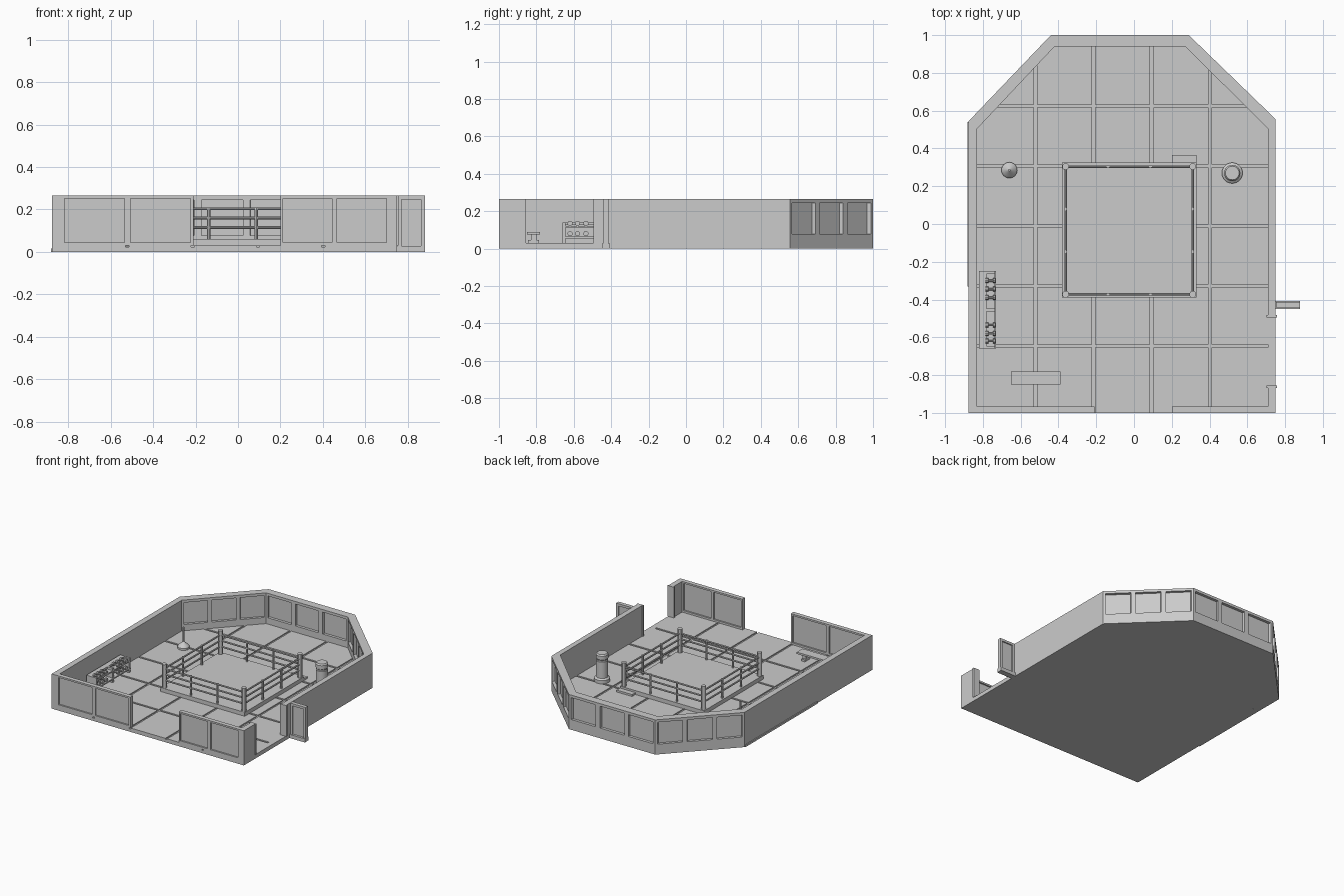
import bpy, bmesh
from math import pi
from mathutils import Matrix, Vector

if "Cube" in bpy.data.objects:
    bpy.data.objects.remove(bpy.data.objects["Cube"])

grey = bpy.data.materials.new("plain grey")
grey.use_nodes = True
grey.diffuse_color = (0.6, 0.6, 0.6, 1)
grey.node_tree.nodes["Principled BSDF"].inputs["Base Color"].default_value = (0.6, 0.6, 0.6, 1)


def finish(name, bm, smooth=False):
    bmesh.ops.recalc_face_normals(bm, faces=bm.faces)
    mesh = bpy.data.meshes.new(name)
    bm.to_mesh(mesh)
    bm.free()
    mesh.materials.append(grey)
    ob = bpy.data.objects.new(name, mesh)
    bpy.context.collection.objects.link(ob)
    if smooth:
        bpy.ops.object.select_all(action="DESELECT")
        ob.select_set(True)
        bpy.context.view_layer.objects.active = ob
        bpy.ops.object.shade_smooth_by_angle()
    return ob


def prism(bm, pts, z0, z1):
    base = bm.faces.new([bm.verts.new((p[0], p[1], z0)) for p in pts])
    top = bmesh.ops.extrude_face_region(bm, geom=[base])["geom"]
    bmesh.ops.translate(bm, vec=(0, 0, z1 - z0),
                        verts=[v for v in top if isinstance(v, bmesh.types.BMVert)])


def block(bm, x0, x1, y0, y1, z0, z1):
    prism(bm, [(x0, y0), (x1, y0), (x1, y1), (x0, y1)], z0, z1)


def boxes(name, *dims):
    bm = bmesh.new()
    for d in dims:
        block(bm, *d)
    return finish(name, bm)


def rod(bm, a, b, r, sides=8):
    a, b = Vector(a), Vector(b)
    turn = (b - a).to_track_quat("Z", "Y").to_matrix().to_4x4()
    bmesh.ops.create_cone(bm, cap_ends=True, segments=sides, radius1=r, radius2=r,
                          depth=(b - a).length,
                          matrix=Matrix.Translation((a + b) / 2) @ turn)


def lathe(name, x, y, profile, sides=24):
    bm = bmesh.new()
    verts = [bm.verts.new((r, 0, z)) for r, z in profile]
    edges = [bm.edges.new(pair) for pair in zip(verts, verts[1:])]
    bmesh.ops.spin(bm, geom=verts + edges, axis=(0, 0, 1), cent=(0, 0, 0),
                   angle=2 * pi, steps=sides)
    bmesh.ops.remove_doubles(bm, verts=bm.verts, dist=0.0005)
    bmesh.ops.translate(bm, verts=bm.verts, vec=(x, y, 0))
    return finish(name, bm, True)


def window_wall(name, outer, inner, panes, base, sill, half_bar, head=0.245, top=0.265):
    """Framed panes between an outer and an inner edge, mitred at the ends."""
    o0, o1, i0, i1 = [Vector(p) for p in (*outer, *inner)]
    bm = bmesh.new()

    def span(t0, t1, d0, d1, z0, z1):
        at = lambda t, d: o0.lerp(o1, t).lerp(i0.lerp(i1, t), d)
        prism(bm, [at(t0, d0), at(t1, d0), at(t1, d1), at(t0, d1)], z0, z1)

    span(0, 1, 0, 1, base, sill)
    span(0, 1, 0, 1, head, top)
    for k in range(panes + 1):
        t = k / panes
        span(max(0, t - half_bar), min(1, t + half_bar), 0, 1, sill, head)
    span(half_bar, 1 - half_bar, 0.35, 0.65, sill, head)
    return finish(name, bm)


FLOOR, TOP = 0.03, 0.265
outer = [(-0.875, 0.545), (-0.44, 1), (0.29, 1), (0.75, 0.555)]
inner = [(-0.83, 0.505), (-0.42, 0.94), (0.27, 0.94), (0.71, 0.505)]

# Tiled floor with grooves cut between the tiles
bm = bmesh.new()
prism(bm, [(-0.84, -1), (0.72, -1), (0.72, 0.51), (0.28, 0.95), (-0.43, 0.95), (-0.84, 0.51)], 0, FLOOR)
floor = finish("floor", bm)
for axis in "xy":
    bm = bmesh.new()
    for k in range(1, 6):
        if axis == "x" and k < 5:
            x = -0.83 + k * 0.308
            block(bm, x - 0.008, x + 0.008, -1.1, 1.1, 0.022, 0.1)
        elif axis == "y":
            y = -0.965 + k * 0.318
            block(bm, -1.1, 1.1, y - 0.008, y + 0.008, 0.022, 0.1)
    cutter = finish("groove_cutter_" + axis, bm)
    cutter.hide_render = True
    cutter.hide_set(True)
    mod = floor.modifiers.new("grooves_" + axis, "BOOLEAN")
    mod.operation, mod.object, mod.solver = "DIFFERENCE", cutter, "EXACT"
    bpy.context.view_layer.objects.active = floor
    bpy.ops.object.modifier_apply(modifier=mod.name)
    bpy.data.objects.remove(cutter)

# Solid side walls
bm = bmesh.new()
prism(bm, [(-0.875, -1), (-0.83, -1), inner[0], outer[0]], 0, TOP)
finish("left_side_wall", bm)
boxes("left_skirting", (-0.882, -0.87, -0.33, 0.54, 0, 0.015))
bm = bmesh.new()
prism(bm, [(0.71, -0.49), (0.75, -0.49), outer[3], inner[3]], 0, TOP)
block(bm, 0.71, 0.75, -1, -0.86, 0, TOP)
finish("right_side_wall", bm)
boxes("doorway_trim", (0.71, 0.75, -0.87, -0.48, 0, FLOOR),
      (0.702, 0.756, -0.495, -0.483, FLOOR, TOP),
      (0.702, 0.756, -0.867, -0.855, FLOOR, TOP))

# Window walls around the back and beside the front entrance
for k, name in enumerate(("left_back_windows", "back_windows", "right_back_windows")):
    window_wall(name, outer[k:k + 2], inner[k:k + 2], 3, 0, 0.078, 0.025)
for name, x0, x1 in (("front_left_windows", -0.83, -0.21), ("front_right_windows", 0.2, 0.71)):
    window_wall(name, [(x0, -1), (x1, -1)], [(x0, -0.967), (x1, -0.967)], 2, FLOOR, 0.045, 0.022, 0.252)

# Open door
boxes("door", (0.75, 0.88, -0.45, -0.407, 0, 0.028),
      (0.752, 0.77, -0.443, -0.414, 0.028, TOP), (0.862, 0.88, -0.443, -0.414, 0.028, TOP),
      (0.77, 0.862, -0.443, -0.414, 0.247, TOP), (0.77, 0.862, -0.433, -0.423, 0.028, 0.247))

# Ring platform, step, posts and ropes
X0, X1, Y0, Y1 = -0.362, 0.311, -0.372, 0.304
boxes("ring_platform", (-0.38, 0.33, -0.39, 0.325, FLOOR, 0.06))
boxes("ring_step", (0.2, 0.33, 0.325, 0.365, FLOOR, 0.045))
bm = bmesh.new()
for x in (X0, X1):
    for y in (Y0, Y1):
        rod(bm, (x, y, 0.05), (x, y, 0.24), 0.018, 12)
finish("ring_corner_posts", bm, True)
bm = bmesh.new()
for t in (1 / 3, 2 / 3):
    x, y = X0 + t * (X1 - X0), Y0 + t * (Y1 - Y0)
    for px, py in ((x, Y0), (x, Y1), (X0, y), (X1, y)):
        rod(bm, (px, py, 0.055), (px, py, 0.21), 0.008)
finish("ring_rope_posts", bm, True)
bm = bmesh.new()
for z in (0.115, 0.16, 0.203):
    for y in (Y0, Y1):
        rod(bm, (X0, y, z), (X1, y, z), 0.0065)
    for x in (X0, X1):
        rod(bm, (x, Y0, z), (x, Y1, z), 0.0065)
finish("ring_ropes", bm, True)

# Punching bag and ball stand
lathe("punching_bag", 0.52, 0.27, [(0, 0.03), (0.055, 0.03), (0.055, 0.055), (0.042, 0.065),
                                   (0.042, 0.19), (0.038, 0.195), (0.038, 0.202), (0.043, 0.207),
                                   (0.043, 0.235), (0.036, 0.245), (0, 0.245)])
lathe("ball_stand", -0.66, 0.285, [(0, 0.03), (0.042, 0.03), (0.042, 0.045), (0.03, 0.06),
                                   (0.01, 0.075), (0.006, 0.08), (0.006, 0.19), (0, 0.19)])

# Dumbbell rack
boxes("dumbbell_rack", (-0.82, -0.735, -0.66, -0.645, FLOOR, 0.14),
      (-0.82, -0.735, -0.265, -0.25, FLOOR, 0.14), (-0.82, -0.735, -0.463, -0.447, FLOOR, 0.14),
      (-0.82, -0.73, -0.66, -0.25, 0.055, 0.065), (-0.82, -0.78, -0.66, -0.25, 0.125, 0.14),
      (-0.78, -0.735, -0.645, -0.265, 0.112, 0.122), (-0.82, -0.812, -0.66, -0.25, FLOOR, 0.14))
bm = bmesh.new()
for y in (-0.62, -0.58, -0.535, -0.39, -0.345, -0.3):
    for z in (0.08, 0.135):
        rod(bm, (-0.785, y, z), (-0.732, y, z), 0.006)
        for x in (-0.785, -0.747):
            rod(bm, (x, y, z), (x + 0.014, y, z), 0.014, 10)
finish("dumbbells", bm, True)

# Exercise bench with a tapered foot
boxes("bench_seat", (-0.65, -0.39, -0.85, -0.78, 0.076, 0.09))
bm = bmesh.new()
for x in (-0.6, -0.44):
    block(bm, x - 0.015, x + 0.015, -0.83, -0.8, 0.045, 0.08)
    block(bm, x - 0.015, x + 0.015, -0.845, -0.785, FLOOR, 0.045)
finish("bench_feet", bm)
